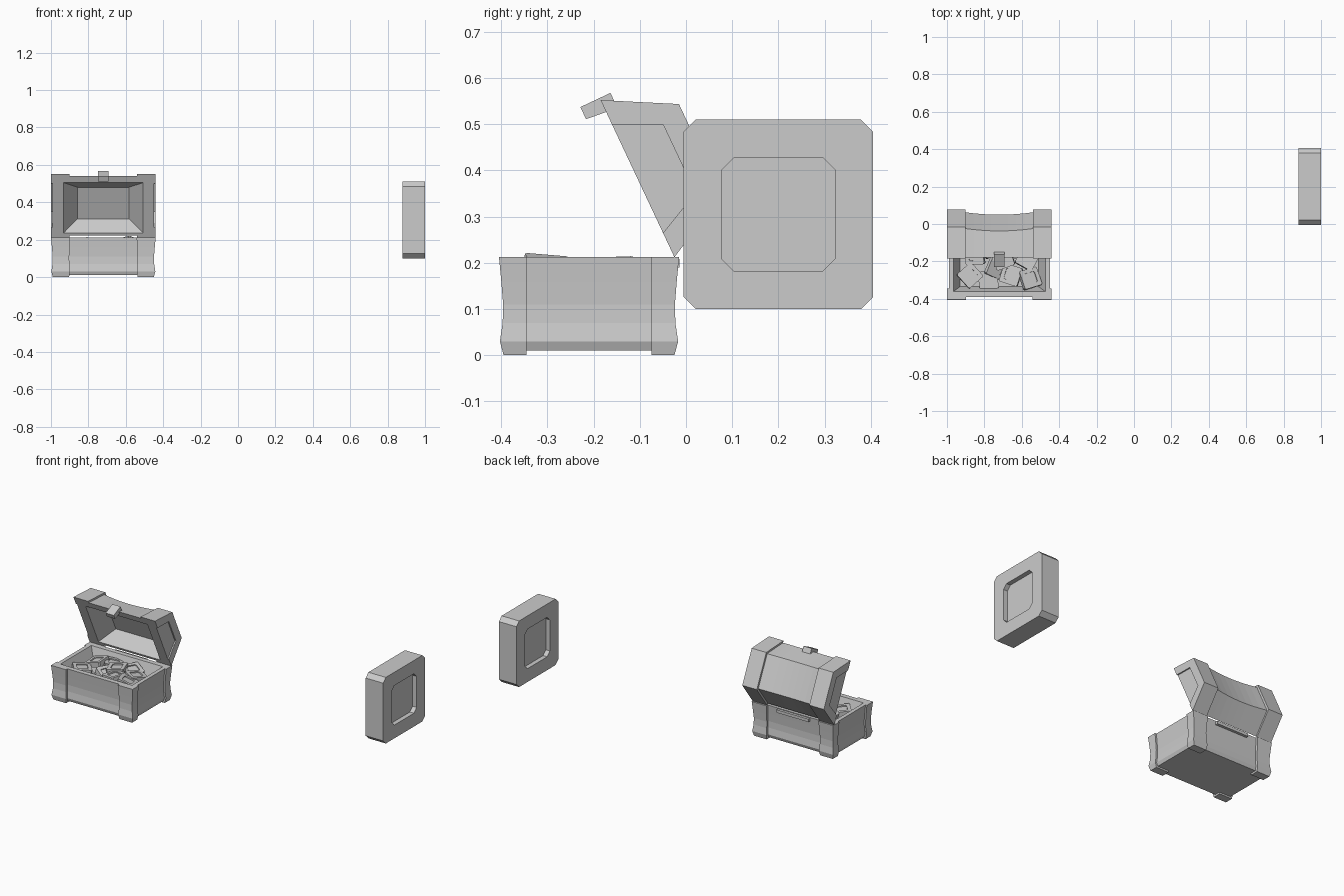
import bpy, bmesh, math

if "Cube" in bpy.data.objects:
    bpy.data.objects.remove(bpy.data.objects["Cube"])

CX, CY = -0.72, -0.21            # chest centre
HX, HY = 0.28, 0.195             # chest half sizes


def loft(name, rings):
    """Skin a list of equal-length point rings and cap both ends."""
    bm = bmesh.new()
    vs = [[bm.verts.new(p) for p in r] for r in rings]
    n = len(vs[0])
    for a, b in zip(vs, vs[1:]):
        for i in range(n):
            j = (i + 1) % n
            bm.faces.new((a[i], a[j], b[j], b[i]))
    bm.faces.new(vs[0])
    bm.faces.new(vs[-1])
    bmesh.ops.recalc_face_normals(bm, faces=bm.faces)
    me = bpy.data.meshes.new(name)
    bm.to_mesh(me)
    bm.free()
    ob = bpy.data.objects.new(name, me)
    bpy.context.collection.objects.link(ob)
    return ob


def rect(x0, x1, y0, y1, z):
    return [(CX + x, CY + y, z) for x, y in ((x0, y0), (x1, y0), (x1, y1), (x0, y1))]


def lid_pt(x, u, n):
    """Open-lid space: u runs hinge to front edge, n runs out of the lid."""
    return (CX + x, -0.025 - 0.4255 * u + 0.905 * n, 0.212 + 0.905 * u + 0.4255 * n)


def cut(ob, cutter):
    m = ob.modifiers.new("hollow", 'BOOLEAN')
    m.operation, m.solver, m.object = 'DIFFERENCE', 'EXACT', cutter


def helper(ob):
    ob.hide_render = True
    ob.hide_set(True)
    ob.display_type = 'WIRE'
    return ob


def coin(name, loc, scale, rot):
    """Square chamfered coin with a sunken panel on both faces."""
    def octagon(h, c, x):
        k = h - c
        return [(x, a, b) for a, b in ((h, -k), (h, k), (k, h), (-k, h),
                                       (-h, k), (-h, -k), (-k, -h), (k, -h))]
    t, d = 0.06, 0.028
    ob = loft(name, [octagon(h, 0.026, x) for h, x in (
        (0.1225, t - d), (0.1225, t), (0.205, t), (0.205, -t), (0.1225, -t), (0.1225, d - t))])
    ob.location, ob.scale = loc, (scale,) * 3
    ob.rotation_euler = [math.radians(a) for a in rot]


# Chest body: waisted box plus four corner posts, hollowed with sloping walls
waist = [(0.0, 0.010), (0.03, 0.002), (0.07, 0.008), (0.11, 0.009), (0.16, 0.005), (0.213, 0.0)]
well = helper(loft("chest_cutter", [rect(-0.21, 0.21, -0.125, 0.125, 0.13),
                                    rect(-0.247, 0.247, -0.152, 0.152, 0.216)]))
core = loft("chest_body", [rect(-HX + d + 0.01, HX - d - 0.01, -HY + d + 0.014, HY - d - 0.014,
                                max(z, 0.01)) for z, d in waist])
cut(core, well)
for sx, nx in ((-1, "left"), (1, "right")):
    for sy, ny in ((-1, "front"), (1, "back")):
        post = loft(f"corner_post_{ny}_{nx}", [
            rect(sx * (0.178 + d * 0.5), sx * (HX - d), sy * 0.135, sy * (HY - d), z)
            for z, d in waist])
        cut(post, well)

# Lid: sagging middle with sloped hollow
hollow = helper(loft("lid_cutter", [
    [lid_pt(x * a, u, n) for x, u in ((-1, u0), (1, u0), (1, u1), (-1, u1))]
    for a, u0, u1, n in ((0.2145, 0.026, 0.326, -0.003), (0.1375, 0.068, 0.254, 0.09))]))
rings = []
for x in (-0.272, -0.18, -0.135, -0.09, -0.045, 0, 0.045, 0.09, 0.135, 0.18, 0.272):
    h = 0.137 - 0.014 * max(0, 1 - (x / 0.18) ** 2)
    rings.append([lid_pt(x, u, n) for u, n in ((0.012, 0), (0.086, h), (0.290, h), (0.364, 0))])
cut(loft("lid_middle", rings), hollow)

# Lid end bands: arch-shaped frames around the end panels
arch = [(0, 0), (0.08, 0.15), (0.296, 0.15), (0.376, 0),
        (0.318, 0), (0.269, 0.1), (0.107, 0.1), (0.058, 0)]
for s, side in ((-1, "left"), (1, "right")):
    band = loft(f"lid_band_{side}", [[lid_pt(s * x, u, n) for u, n in arch] for x in (0.18, HX)])
    cut(band, hollow)

# Clasp on the lid front edge and hinge bar at the back
loft("clasp", [[lid_pt(x, u, n) for u, n in ((0.352, -0.046), (0.381, -0.046),
                                             (0.381, 0.026), (0.345, 0.026))]
               for x in (-0.028, 0.028)])
loft("hinge_bar", [rect(-0.11, 0.11, 0.165, 0.196, z) for z in (0.19, 0.208)])

# Treasure inside the chest
for i, (x, y, z, tilt, roll, yaw) in enumerate((
        (-0.877, -0.275, 0.175, 5, 0, 42), (-0.735, -0.235, 0.165, 25, 8, -15),
        (-0.658, -0.272, 0.185, -8, 6, -12), (-0.556, -0.291, 0.185, 22, 12, 30),
        (-0.70, -0.185, 0.190, -6, 0, 20), (-0.57, -0.185, 0.175, 8, -6, 55),
        (-0.85, -0.165, 0.185, -15, 8, 10), (-0.63, -0.13, 0.175, 10, 0, -30),
        (-0.77, -0.12, 0.175, 12, 5, 35), (-0.78, -0.30, 0.150, 0, 0, 10))):
    coin(f"small_coin_{i + 1}", (x, y, z), 0.25, (roll, 90 + tilt, yaw))

# Large coin standing on the right
coin("large_coin", (0.94, 0.2, 0.305), 1.0, (0, 0, 0))
